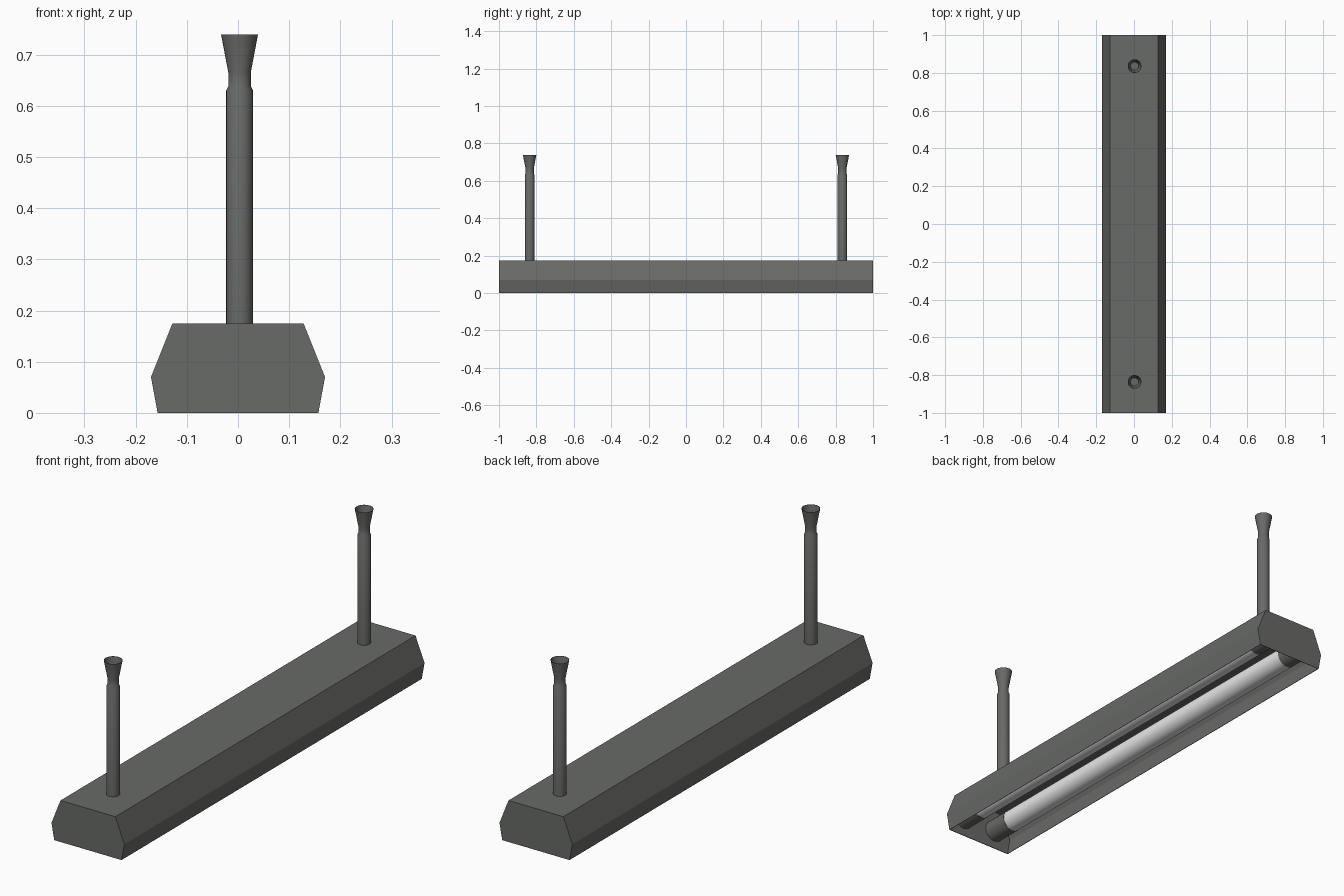
import bpy
import bmesh
import math
from mathutils import Matrix, Vector

cube = bpy.data.objects.get("Cube")
if cube:
    bpy.data.objects.remove(cube, do_unlink=True)


def make_material(name, rgb):
    mat = bpy.data.materials.new(name)
    mat.use_nodes = True
    color = (*rgb, 1.0)
    mat.diffuse_color = color
    mat.node_tree.nodes["Principled BSDF"].inputs["Base Color"].default_value = color
    return mat


metal = make_material("dark grey metal", (0.14, 0.145, 0.135))
glass = make_material("white tube glass", (0.8, 0.8, 0.8))


def finish(bm, name, mat, smooth=False):
    bmesh.ops.recalc_face_normals(bm, faces=bm.faces)
    mesh = bpy.data.meshes.new(name)
    bm.to_mesh(mesh)
    bm.free()
    mesh.materials.append(mat)
    obj = bpy.data.objects.new(name, mesh)
    bpy.context.collection.objects.link(obj)
    if smooth:
        bpy.ops.object.select_all(action='DESELECT')
        obj.select_set(True)
        bpy.context.view_layer.objects.active = obj
        bpy.ops.object.shade_smooth_by_angle(angle=math.radians(35))
    return obj


def lathe(name, profile, x, y, mat):
    """Spin a radius/height profile about a vertical axis."""
    bm = bmesh.new()
    verts = [bm.verts.new((r, 0, z)) for r, z in profile]
    edges = [bm.edges.new(pair) for pair in zip(verts, verts[1:])]
    bmesh.ops.spin(bm, geom=verts + edges, axis=(0, 0, 1), cent=(0, 0, 0),
                   angle=math.tau, steps=32)
    bmesh.ops.remove_doubles(bm, verts=bm.verts, dist=0.0001)
    bmesh.ops.translate(bm, verts=bm.verts, vec=Vector((x, y, 0)))
    return finish(bm, name, mat, True)


def rod(name, x, y, z, radius, length, mat):
    """Cylinder lying along the y axis."""
    bm = bmesh.new()
    place = Matrix.Translation((x, y, z)) @ Matrix.Rotation(math.pi / 2, 4, 'X')
    bmesh.ops.create_cone(bm, cap_ends=True, segments=32, radius1=radius,
                          radius2=radius, depth=length, matrix=place)
    return finish(bm, name, mat, True)


# Housing: faceted trough with closed ends and an open underside
half = [(0.157, 0), (0.17, 0.07), (0.128, 0.175)]
section = half + [(-x, z) for x, z in reversed(half)]
bm = bmesh.new()
front = [bm.verts.new((x, -1, z)) for x, z in section]
back = [bm.verts.new((x, 1, z)) for x, z in section]
bm.faces.new(front)
bm.faces.new(back)
for i in range(len(section) - 1):
    bm.faces.new((front[i], front[i + 1], back[i + 1], back[i]))
housing = finish(bm, "housing", metal)
shell = housing.modifiers.new("shell", 'SOLIDIFY')
shell.thickness = 0.003
shell.offset = -1

# Lamp tubes with a socket at each end
for side, sx in (("left", 1), ("right", -1)):
    x = sx * 0.083
    rod(f"{side}_tube", x, 0, 0.08, 0.045, 1.8, glass)
    for end, sy in (("front", -1), ("back", 1)):
        rod(f"{side}_{end}_socket", x, sy * 0.94, 0.08, 0.046, 0.115, metal)

# Hanging posts with flared, hollow tops
post = [(0, 0.173), (0.026, 0.173), (0.026, 0.63), (0.022, 0.638),
        (0.022, 0.665), (0.036, 0.739), (0.035, 0.739), (0.021, 0.665), (0, 0.665)]
for end, sy in (("front", -1), ("back", 1)):
    lathe(f"{end}_post", post, 0.003, sy * 0.836, metal)
